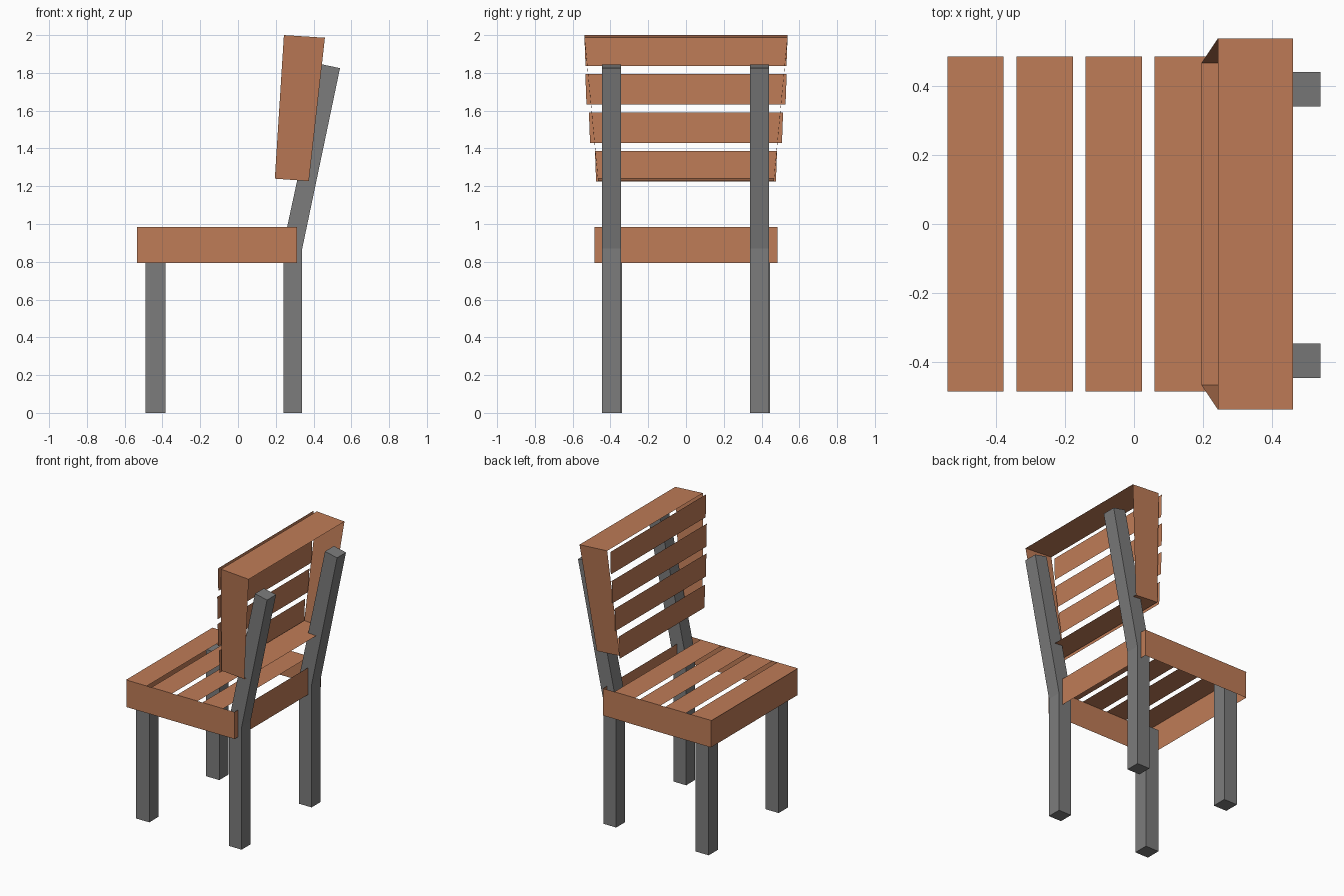
import bpy

if "Cube" in bpy.data.objects:
    bpy.data.objects.remove(bpy.data.objects["Cube"])

def material(name, rgb):
    m = bpy.data.materials.new(name)
    m.diffuse_color = (*rgb, 1)
    m.use_nodes = True
    m.node_tree.nodes["Principled BSDF"].inputs["Base Color"].default_value = m.diffuse_color
    return m

WOOD = material("warm wood", (0.52, 0.20, 0.095))
METAL = material("grey metal", (0.20, 0.20, 0.20))

def mesh(name, verts, faces, mat):
    me = bpy.data.meshes.new(name)
    me.from_pydata(verts, [], faces)
    me.materials.append(mat)
    ob = bpy.data.objects.new(name, me)
    bpy.context.collection.objects.link(ob)
    return ob

def extrude_y(name, profile, y0, y1, mat):
    """Solid prism from an anticlockwise x-z profile."""
    n = len(profile)
    verts = [(x, y, z) for y in (y0, y1) for x, z in profile]
    faces = [tuple(range(n)), tuple(range(2 * n - 1, n - 1, -1))]
    faces += [(i, i + n, (i + 1) % n + n, (i + 1) % n) for i in range(n)]
    return mesh(name, verts, faces, mat)

# legs: straight at the front, bent back to carry the backrest at the rear
FRONT = [(-0.49, 0), (-0.385, 0), (-0.385, 0.9), (-0.49, 0.9)]
REAR = [(0.24, 0), (0.34, 0), (0.34, 0.87), (0.54, 1.825), (0.445, 1.845), (0.24, 0.89)]
for side, y in (("right", -0.395), ("left", 0.39)):
    extrude_y("front_leg_" + side, FRONT, y - 0.05, y + 0.055, METAL)
    extrude_y("rear_leg_" + side, REAR, y - 0.05, y + 0.05, METAL)

# seat apron: thin open frame
x0, x1, w, zb, zt = -0.535, 0.312, 0.485, 0.793, 0.985
ring = [(x0, -w), (x1, -w), (x1, w), (x0, w)]
mesh("seat_apron", [(x, y, z) for z in (zb, zt) for x, y in ring],
     [(i, (i + 1) % 4, (i + 1) % 4 + 4, i + 4) for i in range(4)], WOOD)

# seat slats: thin sheets across the apron
for i in range(4):
    a = -0.54 + 0.2 * i
    b = a + 0.163
    mesh(f"seat_slat_{i + 1}", [(a, -w, zt), (b, -w, zt), (b, w, zt), (a, w, zt)],
         [(0, 1, 2, 3)], WOOD)

# backrest frame: thin tapered ring, open front and back
front = [(0.195, -0.465, 1.24), (0.195, 0.465, 1.24), (0.243, 0.537, 2.0), (0.243, -0.537, 2.0)]
back = [(0.375, -0.465, 1.227), (0.375, 0.465, 1.227), (0.46, 0.537, 1.986), (0.46, -0.537, 1.986)]
mesh("backrest_frame", front + back,
     [(i, (i + 1) % 4, (i + 1) % 4 + 4, i + 4) for i in range(4)], WOOD)

# backrest slats: thin upright sheets stepped along the front of the frame
for i, (x, z, h) in enumerate([(0.218, 1.837, 0.535), (0.21, 1.632, 0.53),
                               (0.2, 1.43, 0.511), (0.188, 1.225, 0.479)]):
    mesh(f"backrest_slat_{i + 1}",
         [(x, -h + 0.003, z), (x, -h - 0.003, z + 0.161), (x, h + 0.003, z + 0.161), (x, h - 0.003, z)],
         [(0, 1, 2, 3)], WOOD)
